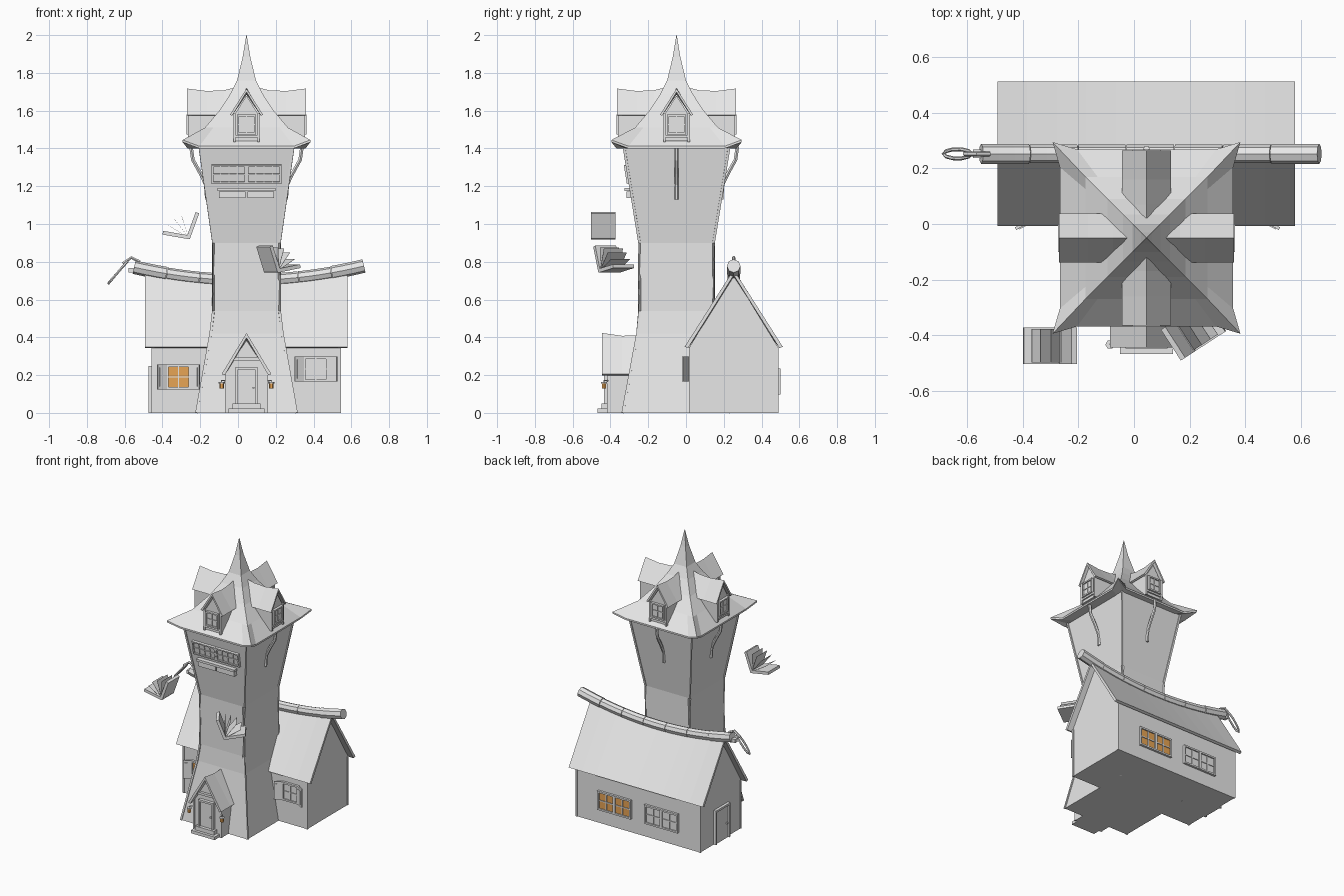
import bpy, bmesh, math
from mathutils import Matrix, Vector

cube = bpy.data.objects.get("Cube")
if cube:
    bpy.data.objects.remove(cube)


def material(name, rgb):
    m = bpy.data.materials.new(name)
    m.use_nodes = True
    m.diffuse_color = (*rgb, 1)
    m.node_tree.nodes["Principled BSDF"].inputs["Base Color"].default_value = (*rgb, 1)
    return m


GREY = material("plain grey", (0.8, 0.8, 0.8))
GLOW = material("warm orange", (0.9, 0.42, 0.1))
I = Matrix()
CX, CY = 0.045, -0.05      # tower axis
WY = 0.2525                # wing ridge line


def move(x, y, z=0):
    return Matrix.Translation((x, y, z))


def turn(deg, axis="Z"):
    return Matrix.Rotation(math.radians(deg), 4, axis)


def finish(name, bm, mat, frame):
    bmesh.ops.remove_doubles(bm, verts=bm.verts, dist=0.0001)
    bmesh.ops.recalc_face_normals(bm, faces=bm.faces)
    bm.transform(frame)
    mesh = bpy.data.meshes.new(name)
    bm.to_mesh(mesh)
    bm.free()
    mesh.materials.append(mat)
    ob = bpy.data.objects.new(name, mesh)
    bpy.context.collection.objects.link(ob)
    return ob


def box(name, centre, size, mat=GREY, frame=I):
    bm = bmesh.new()
    bmesh.ops.create_cube(bm, size=1, matrix=Matrix.Translation(centre) @ Matrix.Diagonal((*size, 1)))
    return finish(name, bm, mat, frame)


def loft(name, rings, mat=GREY, frame=I):
    bm = bmesh.new()
    vs = [[bm.verts.new(p) for p in r] for r in rings]
    n = len(rings[0])
    for a, b in zip(vs, vs[1:]):
        for i in range(n):
            j = (i + 1) % n
            bm.faces.new((a[i], a[j], b[j], b[i]))
    bm.faces.new(vs[0])
    bm.faces.new(vs[-1])
    return finish(name, bm, mat, frame)


def tube(name, path, r, sides=6, mat=GREY, frame=I):
    pts = [Vector(p) for p in path]
    rings = []
    for i, p in enumerate(pts):
        d = pts[min(i + 1, len(pts) - 1)] - pts[max(i - 1, 0)]
        q = d.to_track_quat("Z", "Y")
        rings.append([p + q @ Vector((r * math.cos(t), r * math.sin(t), 0))
                      for t in (math.tau * k / sides for k in range(sides))])
    return loft(name, rings, mat, frame)


def gable_roof(name, ridge, half, eave, thick, frame):
    """Ridge runs along local x as (x, z) pairs."""
    rings = [[(x, -half, eave), (x, 0, z), (x, half, eave),
              (x, half - thick, eave - thick * .4), (x, 0, z - thick * 1.6),
              (x, thick - half, eave - thick * .4)] for x, z in ridge]
    return loft(name, rings, GREY, frame)


def gable_body(name, ridge, half, base, eave, frame):
    rings = [[(x, -half, base), (x, half, base), (x, half, eave), (x, 0, z), (x, -half, eave)]
             for x, z in ridge]
    return loft(name, rings, GREY, frame)


def window(name, frame, w, h, cols, rows, glass=GREY, shutters=False, bar=0.012):
    """Local x is width, z is up, the outside faces local -y."""
    box(name + "_glass", (0, -0.003, 0), (w, 0.008, h), glass, frame)
    for s in (-1, 1):
        box(name + "_frame_side", (s * w / 2, -0.006, 0), (bar, 0.02, h + bar), GREY, frame)
        box(name + "_frame_rail", (0, -0.006, s * h / 2), (w + bar, 0.02, bar), GREY, frame)
        if shutters:
            hinge = frame @ move(s * (w / 2 + bar / 2), -0.008) @ turn(-s * 28)
            box(name + "_shutter", (s * 0.026, -0.004, 0), (0.055, 0.01, h + bar), GREY, hinge)
            box(name + "_shutter_panel", (s * 0.026, -0.01, 0), (0.035, 0.006, h - 0.02), GREY, hinge)
    for i in range(1, cols):
        box(name + "_upright_bar", (w * (i / cols - .5), -0.006, 0), (bar * .6, 0.012, h), GREY, frame)
    for i in range(1, rows):
        box(name + "_cross_bar", (0, -0.006, h * (i / rows - .5)), (w, 0.012, bar * .6), GREY, frame)


def door(name, frame, w, h):
    """Origin at the middle of the sill."""
    box(name + "_leaf", (0, -0.004, h / 2), (w, 0.012, h), GREY, frame)
    box(name + "_knob", (w * .35, -0.014, h * .45), (0.01, 0.012, 0.01), GREY, frame)
    for s in (-1, 1):
        box(name + "_jamb", (s * w / 2, -0.008, h / 2), (0.012, 0.024, h), GREY, frame)
    box(name + "_lintel", (0, -0.008, h), (w + 0.012, 0.024, 0.014), GREY, frame)


# Tower with flared foot and head: (z, half width, half depth)
levels = [(0, .265, .285), (.42, .19, .207), (.54, .175, .196), (.9, .175, .196), (1.405, .247, .278)]
corners = [(-1, -1), (1, -1), (1, 1), (-1, 1)]
loft("tower", [[(CX + a * hx, CY + b * hy, z) for a, b in corners] for z, hx, hy in levels])
for a, b in corners:
    tube("tower_corner_trim", [(CX + a * hx, CY + b * hy, z) for z, hx, hy in levels], .009, 4)

# Tower roof: curved spire with upturned corners
sides = [(-1, -1), (-.8, -1), (0, -1), (.8, -1)]
square = [(turn(90 * k) @ Vector((a, b, 0))) for k in range(4) for a, b in sides]
rings = [[(.24 * p.x, .27 * p.y, 1.4) for p in square]]
for lift in (0, .012):
    ring = []
    for p in square:
        tip = abs(p.x) == abs(p.y) or min(abs(p.x), abs(p.y)) > .9
        r, z = (.338, 1.433) if tip else (.312, 1.4)
        ring.append((r * p.x, r * 1.02 * p.y, z + lift))
    rings.append(ring)
for r, z in [(.22, 1.51), (.14, 1.605), (.085, 1.69), (.05, 1.76), (.02, 1.885), (.001, 2)]:
    rings.append([(r * p.x, r * p.y, z) for p in square])
loft("tower_roof", rings, GREY, move(CX, CY))

# Four dormers
for k in range(4):
    f = move(CX, CY) @ turn(90 * k)
    gable_roof("dormer_roof", [(.05, 1.725), (.12, 1.708), (.21, 1.704), (.315, 1.717)], .088, 1.578, .012, f)
    gable_body("dormer_body", [(.08, 1.68), (.3, 1.68)], .066, 1.44, 1.575, f)
    for s in (-1, 1):
        box("dormer_post", (.3, s * .064, 1.51), (.02, .012, .15), GREY, f)
    box("dormer_sill", (.3, 0, 1.465), (.02, .13, .012), GREY, f)
    window("dormer_window", f @ move(.302, 0, 1.527) @ turn(90), .09, .095, 2, 2, GREY, False, .01)

# Curved brackets under the roof on three sides
for k, extra in ((0, 0), (1, .028), (2, 0)):
    path = [(r + extra, 0, z) for r, z in
            [(.294, 1.41), (.284, 1.34), (.245, 1.27), (.216, 1.21), (.21, 1.13)]]
    tube("roof_bracket", path, .011, 6, GREY, move(CX, CY) @ turn(90 * k))

# Paired tower windows with flower ledges, on the leaning front face
lean = move(CX, CY - .249, 1.225) @ turn(9.3, "X")
for s in (-1, 1):
    window("tower_window", lean @ move(s * .093, 0, .04), .175, .09, 4, 2, GREY, False, .01)
    box("ledge_top", (s * .075 + CX, -.298, 1.182), (.155, .055, .016))
    box("ledge_box", (s * .075 + CX, -.29, 1.155), (.14, .05, .036))
    box("ledge_link", (0, 0, 0), (.045, .02, .014), GREY, move(CX + s * .018, -.283, 1.19) @ turn(s * 25, "Y"))

# Wing behind the tower, with a sagging ridge
def ridge_z(x):
    return .702 + .196 * (x - CX) ** 2


def span(a, b, n):
    return [a + (b - a) * i / n for i in range(n + 1)]


wing = move(0, WY)
gable_roof("wing_roof", [(x, ridge_z(x)) for x in span(-.492, .58, 10)], .26, .35, .018, wing)
gable_body("wing_body", [(x, ridge_z(x) - .02) for x in span(-.453, .54, 10)], .232, 0, .352, wing)
for x in (-.45, .537):
    for s in (-1, 1):
        box("wing_corner_post", (x, s * .229, .175), (.014, .014, .35), GREY, wing)
for a, b in zip(span(-.55, .67, 7), span(-.55, .67, 7)[1:]):
    pts = [(x, 0, ridge_z(x)) for x in span(a, b - .003, 3)]
    tube("ridge_tile", pts, .033 if b < .6 and a > -.5 else .036, 8, GREY, wing)
for x in (-.535, .595):
    box("ridge_beam_end", (x, 0, .755), (.09, .03, .025), GREY, wing)

# Hook and hanging link at the ridge end
tube("hook_arm", [(-.52, 0, .8), (-.565, 0, .822), (-.61, 0, .79)], .009, 6, GREY, wing)
loop = [(-.635 + .05 * math.cos(t), .017 * math.sin(t), .745 + .058 * math.cos(t))
        for t in (math.tau * k / 10 for k in range(11))]
tube("hanging_link", loop, .007, 6, GREY, wing)

# Wing windows and side door
window("front_window_lit", move(-.315, .02, .19), .12, .12, 2, 2, GLOW, True)
window("front_window", move(.412, .02, .232), .12, .12, 2, 2, GREY, True)
for x, glass in ((.228, GLOW), (-.148, GREY)):
    f = move(x, WY + .232, .167) @ turn(180)
    window("back_window", f, .255, .125, 4, 2, glass)
    box("back_window_mullion", (0, -.007, 0), (.02, .02, .125), GREY, f)
door("side_door", move(-.453, .25) @ turn(-90), .15, .24)

# Porch
porch = move(CX, 0) @ turn(-90)
gable_roof("porch_roof", [(.15, .42), (.26, .41), (.34, .408), (.445, .423)], .132, .205, .016, porch)
gable_body("porch_body", [(.15, .38), (.413, .385)], .112, 0, .215, porch)
box("porch_tie_beam", (.422, 0, .285), (.02, .14, .016), GREY, porch)
door("front_door", move(CX, -.415, .05), .105, .185)
box("lower_step", (CX, -.43, .011), (.19, .075, .022))
box("upper_step", (CX, -.42, .035), (.15, .055, .03))
for s in (-1, 1):
    box("porch_post", (CX + s * .108, -.41, .11), (.014, .014, .22))
    x = CX + s * .131
    tube("lantern_arm", [(CX + s * .11, -.41, .17), (x, -.434, .172), (x, -.434, .15)], .004, 5)
    tube("lantern", [(x, -.434, .13), (x, -.434, .155)], .013, 6, GLOW)
    tube("lantern_cap", [(x, -.434, .156), (x, -.434, .163)], .017, 6)


# Floating open books: spine along local y
def book(frame):
    for ang in (170, 70):
        box("book_cover", (.069, 0, 0), (.138, .132, .02), GREY, frame @ turn(-ang, "Y"))
    for ang in (90, 108, 128, 150):
        box("book_page", (.065, 0, 0), (.115, .12, .001), GREY, frame @ turn(-ang, "Y"))
    tube("book_spine", [(0, -.066, 0), (0, .066, 0)], .011, 8, GREY, frame)


book(move(-.262, -.438, .93))
book(move(.18, -.405, .753) @ turn(213))
